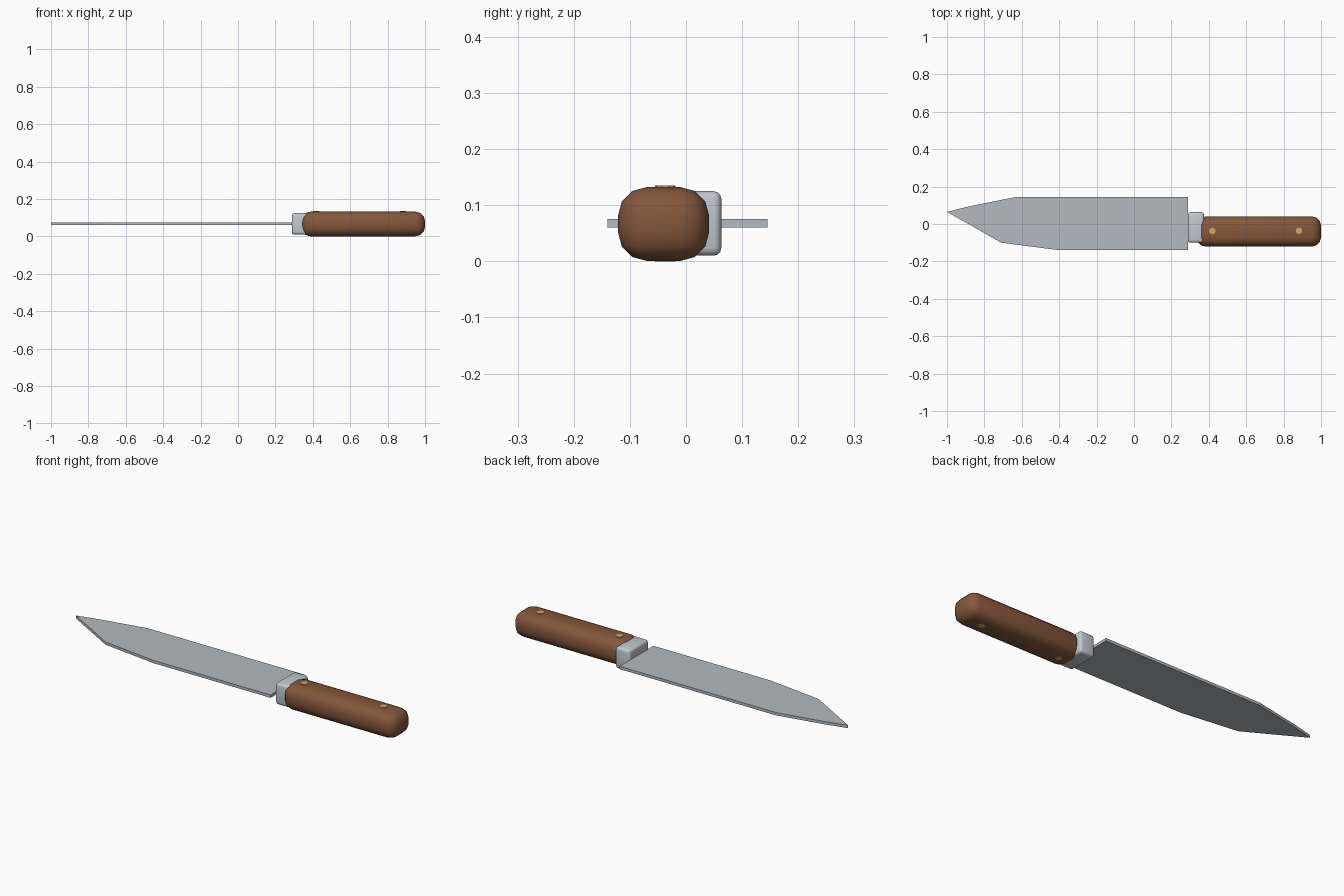
import bpy, bmesh, math

if "Cube" in bpy.data.objects:
    bpy.data.objects.remove(bpy.data.objects["Cube"], do_unlink=True)


def material(name, rgb, rough=0.6):
    m = bpy.data.materials.new(name)
    m.use_nodes = True
    m.diffuse_color = (*rgb, 1)
    b = m.node_tree.nodes["Principled BSDF"]
    b.inputs["Base Color"].default_value = (*rgb, 1)
    b.inputs["Roughness"].default_value = rough
    return m


steel = material("blade steel", (0.45, 0.49, 0.53))
bright = material("bolster steel", (0.53, 0.59, 0.64))
wood = material("brown wood", (0.235, 0.095, 0.045))
brass = material("brass", (0.62, 0.38, 0.14))


def finish(obj, name, mat):
    obj.name = obj.data.name = name
    obj.data.materials.append(mat)
    return obj


def rounded_box(name, lo, hi, width, segments, mat):
    # Box between two corners with every edge rounded
    size = [b - a for a, b in zip(lo, hi)]
    bpy.ops.mesh.primitive_cube_add(size=1, location=[(a + b) / 2 for a, b in zip(lo, hi)])
    obj = finish(bpy.context.object, name, mat)
    obj.scale = size
    bpy.ops.object.transform_apply(location=False, rotation=False, scale=True)
    bev = obj.modifiers.new("Rounding", "BEVEL")
    bev.width, bev.segments = width, segments
    bpy.ops.object.modifier_apply(modifier="Rounding")
    bpy.ops.object.shade_smooth_by_angle(angle=math.radians(40))
    return obj


# Blade: flat outline extruded to a thin plate
outline = [(-1, 0.065), (-0.71, -0.1), (-0.4, -0.14), (0.29, -0.14),
           (0.29, 0.145), (-0.63, 0.145), (-0.88, 0.095)]
bm = bmesh.new()
face = bm.faces.new([bm.verts.new((x, y, 0.06)) for x, y in outline])
top = bmesh.ops.extrude_face_region(bm, geom=[face])["geom"]
bmesh.ops.translate(bm, vec=(0, 0, 0.015),
                    verts=[v for v in top if isinstance(v, bmesh.types.BMVert)])
bmesh.ops.recalc_face_normals(bm, faces=bm.faces)
mesh = bpy.data.meshes.new("blade")
bm.to_mesh(mesh)
bm.free()
blade = bpy.data.objects.new("blade", mesh)
bpy.context.collection.objects.link(blade)
finish(blade, "blade", steel)

# Bolster and handle
rounded_box("bolster", (0.288, -0.1, 0.01), (0.374, 0.063, 0.125), 0.014, 3, bright)
rounded_box("handle", (0.335, -0.121, 0.001), (1, 0.041, 0.132), 0.05, 3, wood)

# Rivets through the handle
for name, x in (("front_rivet", 0.418), ("rear_rivet", 0.882)):
    bpy.ops.mesh.primitive_cylinder_add(vertices=10, radius=0.018, depth=0.135,
                                        location=(x, -0.037, 0.0675))
    finish(bpy.context.object, name, brass)
